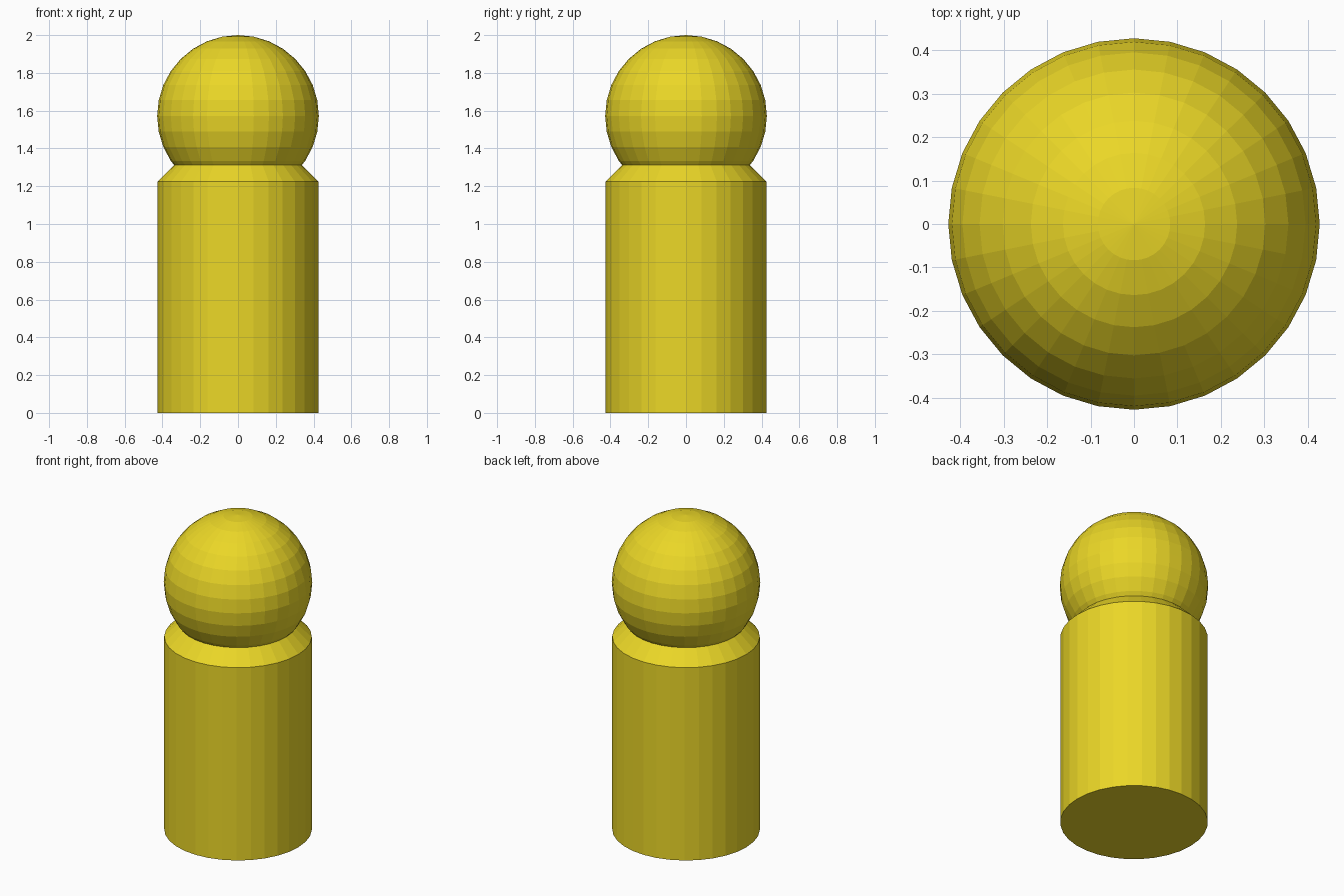
import bpy

if "Cube" in bpy.data.objects:
    bpy.data.objects.remove(bpy.data.objects["Cube"])

SIDES = 32
RADIUS = 0.425
BODY_TOP = 1.313
CHAMFER = 0.0875
HEAD_RADIUS = 0.428

yellow = bpy.data.materials.new("yellow")
yellow.diffuse_color = (0.83, 0.68, 0.02, 1)
yellow.use_nodes = True
yellow.node_tree.nodes["Principled BSDF"].inputs["Base Color"].default_value = yellow.diffuse_color


def finish(name):
    obj = bpy.context.object
    obj.name = name
    obj.data.materials.append(yellow)
    return obj


# Body: cylinder with a chamfered top rim
bpy.ops.mesh.primitive_cylinder_add(vertices=SIDES, radius=RADIUS, depth=BODY_TOP,
                                    location=(0, 0, BODY_TOP / 2))
body = finish("body")
weights = body.data.attributes.new("bevel_weight_edge", 'FLOAT', 'EDGE')
for edge in body.data.edges:
    if all(body.data.vertices[v].co.z > 0 for v in edge.vertices):
        weights.data[edge.index].value = 1
bevel = body.modifiers.new("top_chamfer", 'BEVEL')
bevel.limit_method = 'WEIGHT'
bevel.width = CHAMFER
bevel.segments = 1

# Head: faceted ball sunk into the body
bpy.ops.mesh.primitive_uv_sphere_add(segments=SIDES, ring_count=16, radius=HEAD_RADIUS,
                                     location=(0, 0, 2 - HEAD_RADIUS))
finish("head")
